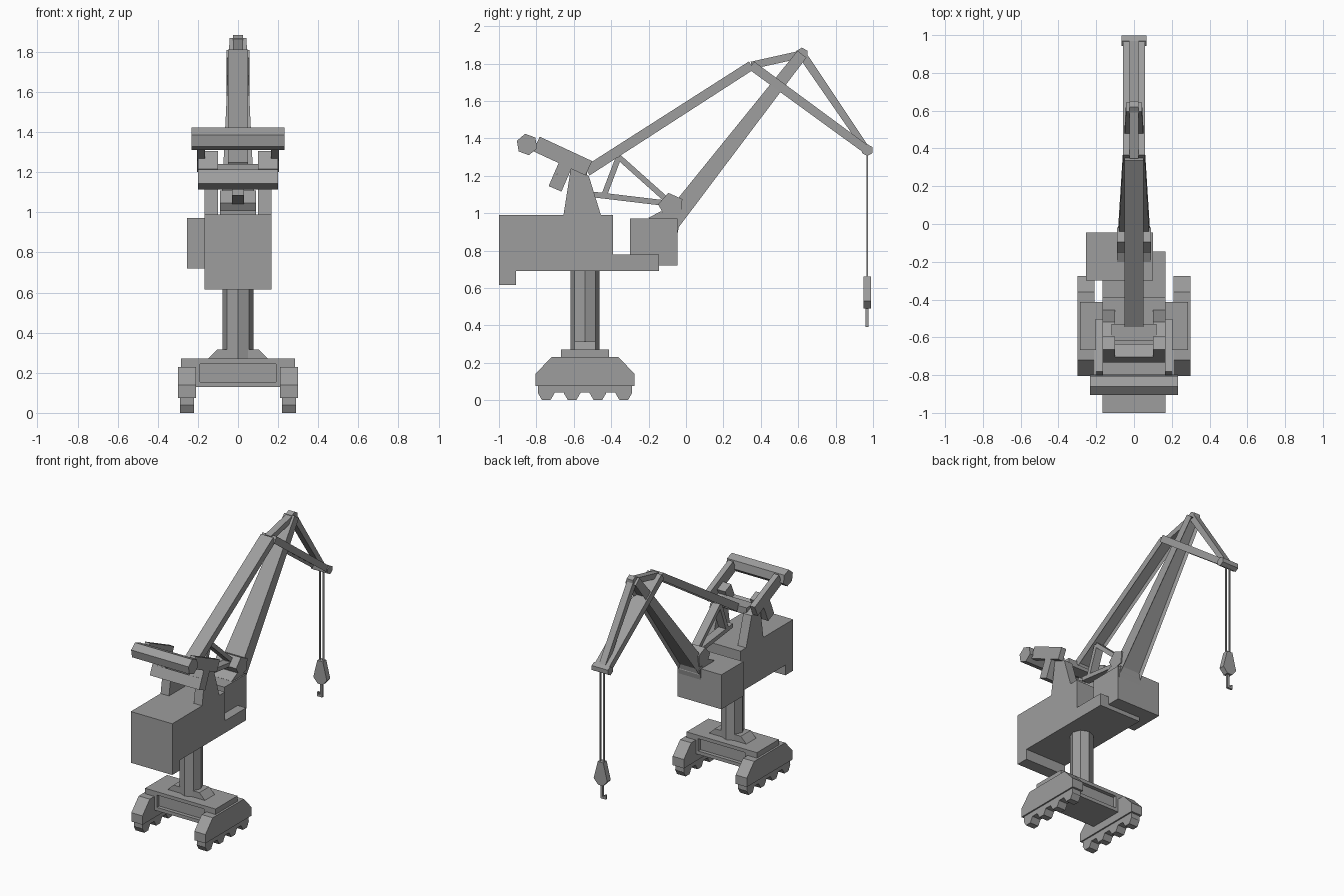
import bpy, bmesh, math
from mathutils import Vector

cube = bpy.data.objects.get("Cube")
if cube:
    bpy.data.objects.remove(cube, do_unlink=True)

grey = bpy.data.materials.new("plain grey")
grey.use_nodes = True
grey.diffuse_color = (.34, .34, .34, 1)
shader = grey.node_tree.nodes["Principled BSDF"]
shader.inputs["Base Color"].default_value = grey.diffuse_color


def finish(name, bm):
    bmesh.ops.recalc_face_normals(bm, faces=bm.faces)
    mesh = bpy.data.meshes.new(name)
    bm.to_mesh(mesh)
    bm.free()
    mesh.materials.append(grey)
    part = bpy.data.objects.new(name, mesh)
    bpy.context.collection.objects.link(part)


def span(half, middle=0):
    return (middle - half, middle + half)


def mirrored(half_profile, middle=0):
    """Complete a profile given as (distance from the middle, height)."""
    left = [(middle - d, z) for d, z in half_profile]
    right = [(middle + d, z) for d, z in reversed(half_profile)]
    return left + right


def ring(centre, radius, sides, turn=0):
    angles = [math.radians(turn) + i * math.tau / sides for i in range(sides)]
    return [(centre[0] + radius * math.cos(a), centre[1] + radius * math.sin(a)) for a in angles]


# Ways to stand a profile in space, by the axis it is extruded along
PLACE = {
    "x": lambda p, depth: Vector((depth, *p)),
    "y": lambda p, depth: Vector((p[0], depth, p[1])),
    "z": lambda p, depth: Vector((*p, depth)),
}


def prism(name, profile, depth, axis="x"):
    start, end = depth
    place = PLACE[axis]
    bm = bmesh.new()
    face = bm.faces.new([bm.verts.new(place(p, start)) for p in profile])
    moved = bmesh.ops.extrude_face_region(bm, geom=[face])["geom"]
    verts = [item for item in moved if isinstance(item, bmesh.types.BMVert)]
    bmesh.ops.translate(bm, vec=place((0, 0), end - start), verts=verts)
    finish(name, bm)


def box(name, x, y, z):
    prism(name, [(y[0], z[0]), (y[1], z[0]), (y[1], z[1]), (y[0], z[1])], x)


def pair(name, profile, inner, outer):
    prism("left_" + name, profile, (inner, outer))
    prism("right_" + name, profile, (-outer, -inner))


def section(start, end, thick):
    """Cross corners of a bar in the yz plane: lower and upper point at each end."""
    p, q = Vector(start), Vector(end)
    along = (q - p).normalized()
    down = Vector((along.y, -along.x)) / 2
    return [p + down * thick[0], p - down * thick[0], q - down * thick[1], q + down * thick[1]]


def beam(name, start, end, width, thick, groove=0):
    """Tapered bar; the groove hollows its underside into a channel."""
    bm = bmesh.new()
    halves = (width[0], width[0], width[1], width[1])
    corners = list(zip(section(start, end, thick), halves))
    left = [bm.verts.new((w, *c)) for c, w in corners]
    right = [bm.verts.new((-w, *c)) for c, w in corners]
    bm.faces.new(left)
    bm.faces.new(right)
    sides = []
    for i in range(len(left)):
        sides.append(bm.faces.new((left[i], left[i - 1], right[i - 1], right[i])))
    bmesh.ops.recalc_face_normals(bm, faces=bm.faces)
    if groove:
        bmesh.ops.inset_region(bm, faces=sides[:1], thickness=groove, depth=-groove)
    finish(name, bm)


# Shared levels and positions
MAST = -.54
DECK = .99
FLOOR = .69
GIRTH = .168
TAIL = -1

# Travelling base: side bogies with wheels
pair("bogie", mirrored([(.265, .075), (.265, .14), (.18, .23)], MAST), .21, .3)
pair("axle_rail", mirrored([(.25, .04), (.25, .08)], MAST), .22, .29)
for i in range(4):
    offset = (i - 1.5) * .138
    pair(f"wheel_{i + 1}", ring((MAST + offset, .039), .045, 6), .22, .29)

# Cross platform with recessed front and back panels
platform_x, platform_y = span(.285), span(.127, MAST)
box("platform_core", span(.28), span(.1, MAST), (.14, .26))
box("platform_top", platform_x, platform_y, (.245, .27))
box("platform_bottom", platform_x, platform_y, (.13, .155))
pair("platform_end", mirrored([(.127, .155), (.127, .245)], MAST), .19, .285)

# Column and its foot
prism("column", ring((0, MAST), .078, 8), (.26, FLOOR), "z")
prism("column_foot", mirrored([(.15, .27), (.105, .315)]), span(.057, MAST), "y")

# Machinery house with rear skirt and front shelf, and the side cab
box("machinery_house", span(GIRTH), (TAIL, -.39), (FLOOR, DECK))
box("rear_skirt", span(GIRTH), (TAIL, -.91), (.615, FLOOR))
box("front_shelf", span(GIRTH), (-.39, -.145), (FLOOR, .78))
box("cab", (-.255, .1), (-.3, -.045), (.72, .972))

# Tower legs on the roof, joined by a crossbar
pair("tower_leg", [(-.655, DECK), (-.455, DECK), (-.52, 1.2), (-.615, 1.245)], .1, GIRTH)
box("tower_crossbar", span(.12), (-.62, -.53), (1.19, 1.24))

# Balance arms with upper and lower counterweights
pair("balance_arm", section((-.8, 1.37), (-.52, 1.24), (.085, .085)), .165, .205)
prism("counterweight", ring((-.85, 1.367), .058, 6, 100), span(.232))
hang_low, hang_middle, hang_top = (-.7, 1.13), (-.67, 1.2), (-.63, 1.29)
prism("lower_counterweight", section(hang_low, hang_middle, (.075, .075)), span(.2))
pair("lower_counterweight_cheek", section(hang_middle, hang_top, (.075, .075)), .1, .2)

# Pin joints of the jib linkage
boom_root = (-.075, .96)
stay_root = (-.53, 1.225)
knee = (.35, 1.79)
apex = (.62, 1.85)
tip = (.969, 1.337)

# Boom with its foot bracket and hinge
prism("boom_foot", [(-.2, .975), (-.05, .865), (-.03, .97), (-.135, 1.01)], span(.09))
prism("boom_hinge", ring((-.08, 1.04), .07, 5, 30), span(.09))
beam("boom", boom_root, apex, width=(.085, .042), thick=(.1, .06), groove=.02)

# Back stay and its bracing
beam("back_stay", stay_root, knee, width=(.05, .05), thick=(.055, .05), groove=.018)
low_brace, high_brace, brace_foot = (-.44, 1.09), (-.36, 1.3), (-.08, 1.05)
for name, start, end in (
    ("lower_strut", (-.5, 1.1), brace_foot),
    ("upper_strut", high_brace, brace_foot),
    ("upright_strut", low_brace, high_brace),
):
    beam(name, start, end, width=(.03, .03), thick=(.03, .03))

# Fly jib with its apex ties
beam("fly_jib", knee, tip, width=(.058, .058), thick=(.05, .045), groove=.018)
beam("rear_apex_tie", knee, apex, width=(.025, .025), thick=(.04, .04))
beam("front_apex_tie", apex, tip, width=(.025, .025), thick=(.045, .035))
prism("apex_block", ring(apex, .035, 6, 90), span(.025))
prism("tip_sheave", ring(tip, .032, 6, 30), span(.066))

# Twin ropes, block and hook
reach = tip[0]
pair("rope", mirrored([(.005, .64), (.005, 1.32)], reach), .01, .02)
prism("hook_block", mirrored([(.02, .49), (.055, .53), (.022, .66)]), span(.02, reach), "y")
hook_depth = span(.008, reach)
box("hook_shank", span(.008), hook_depth, (.39, .49))
box("hook_foot", (-.035, -.008), hook_depth, (.39, .405))
box("hook_point", (-.035, -.022), hook_depth, (.405, .42))
